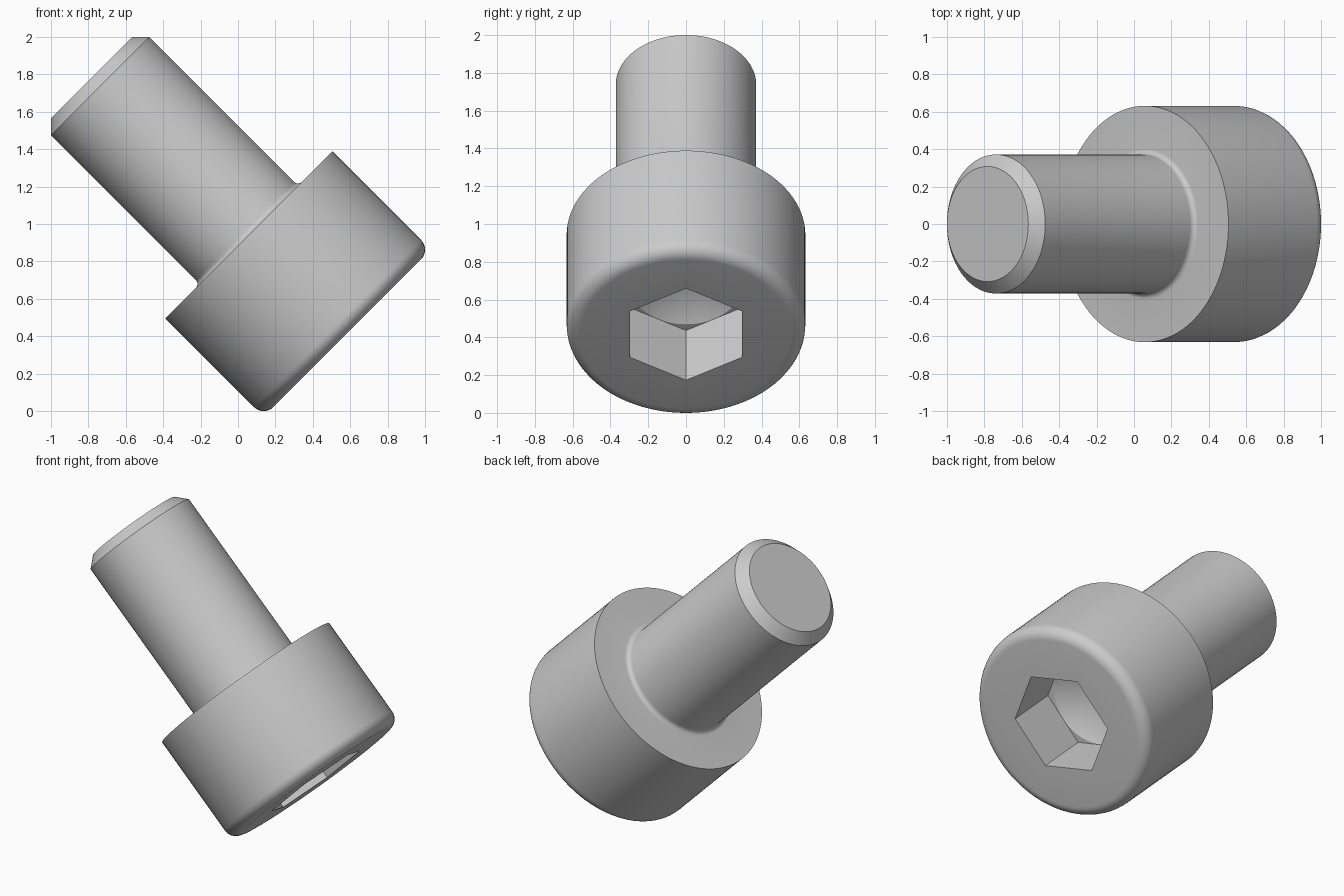
import bpy, bmesh, math
from mathutils import Matrix, Vector

if "Cube" in bpy.data.objects:
    bpy.data.objects.remove(bpy.data.objects["Cube"])

S = 0.14868          # model units per design unit
N = 96               # segments around the axis (multiple of 12)


def hex_radius(a, flat):
    """Radius of a hexagon with half-width 'flat' at angle a."""
    return flat / math.cos(a % (math.pi / 3) - math.pi / 6)


def arc(cr, cz, rad, a0, a1, steps):
    """Rounded corner in the profile plane (radius, height)."""
    pts = []
    for i in range(steps + 1):
        a = math.radians(a0 + (a1 - a0) * i / steps)
        pts.append((cr + rad * math.cos(a), cz + rad * math.sin(a), False))
    return pts


# Profile rows: radius, height along axis, hexagonal or round
profile = [(2.07, 8, False), (2.5, 7.57, False)]     # tip chamfer
profile += arc(2.7, 0.2, 0.2, 180, 270, 6)           # fillet under the head
profile += [(4.25, 0, False)]                        # head seat edge
profile += arc(3.75, -4.5, 0.5, 0, -90, 8)           # rounded head rim
profile += [(2, -5, True), (2, -2.5, True),          # hex socket walls
            (1.995, -2.5, False)]                    # drilled socket floor

bm = bmesh.new()
rings = []
for r, z, is_hex in profile:
    ring = []
    for i in range(N):
        a = 2 * math.pi * i / N
        q = hex_radius((i % (N // 6)) * 2 * math.pi / N, r) if is_hex else r
        ring.append(bm.verts.new((q * math.cos(a), q * math.sin(a), z)))
    rings.append(ring)

# Skin between neighbouring rings
for lower, upper in zip(rings, rings[1:]):
    for i in range(N):
        j = (i + 1) % N
        bm.faces.new((lower[i], upper[i], upper[j], lower[j]))

# Flat tip and conical socket bottom
bm.faces.new(rings[0])
apex = bm.verts.new((0, 0, -2.5 + 2 * math.tan(math.radians(30))))
for i in range(N):
    bm.faces.new((rings[-1][i], apex, rings[-1][(i + 1) % N]))
bmesh.ops.recalc_face_normals(bm, faces=bm.faces)

# Lean the screw 45 degrees with the head low on the right
place = (Matrix.Translation(Vector((0.0583, 0, 0.9417)))
         @ Matrix.Rotation(math.radians(-45), 4, 'Y') @ Matrix.Scale(S, 4))
bm.transform(place)

mesh = bpy.data.meshes.new("socket_screw")
bm.to_mesh(mesh)
bm.free()

steel = bpy.data.materials.new("steel_grey")
steel.diffuse_color = (0.6, 0.6, 0.6, 1)
steel.use_nodes = True
steel.node_tree.nodes["Principled BSDF"].inputs["Base Color"].default_value = steel.diffuse_color
mesh.materials.append(steel)

screw = bpy.data.objects.new("socket_screw", mesh)
bpy.context.collection.objects.link(screw)
bpy.context.view_layer.objects.active = screw
screw.select_set(True)
bpy.ops.object.shade_smooth_by_angle(angle=math.radians(25))
